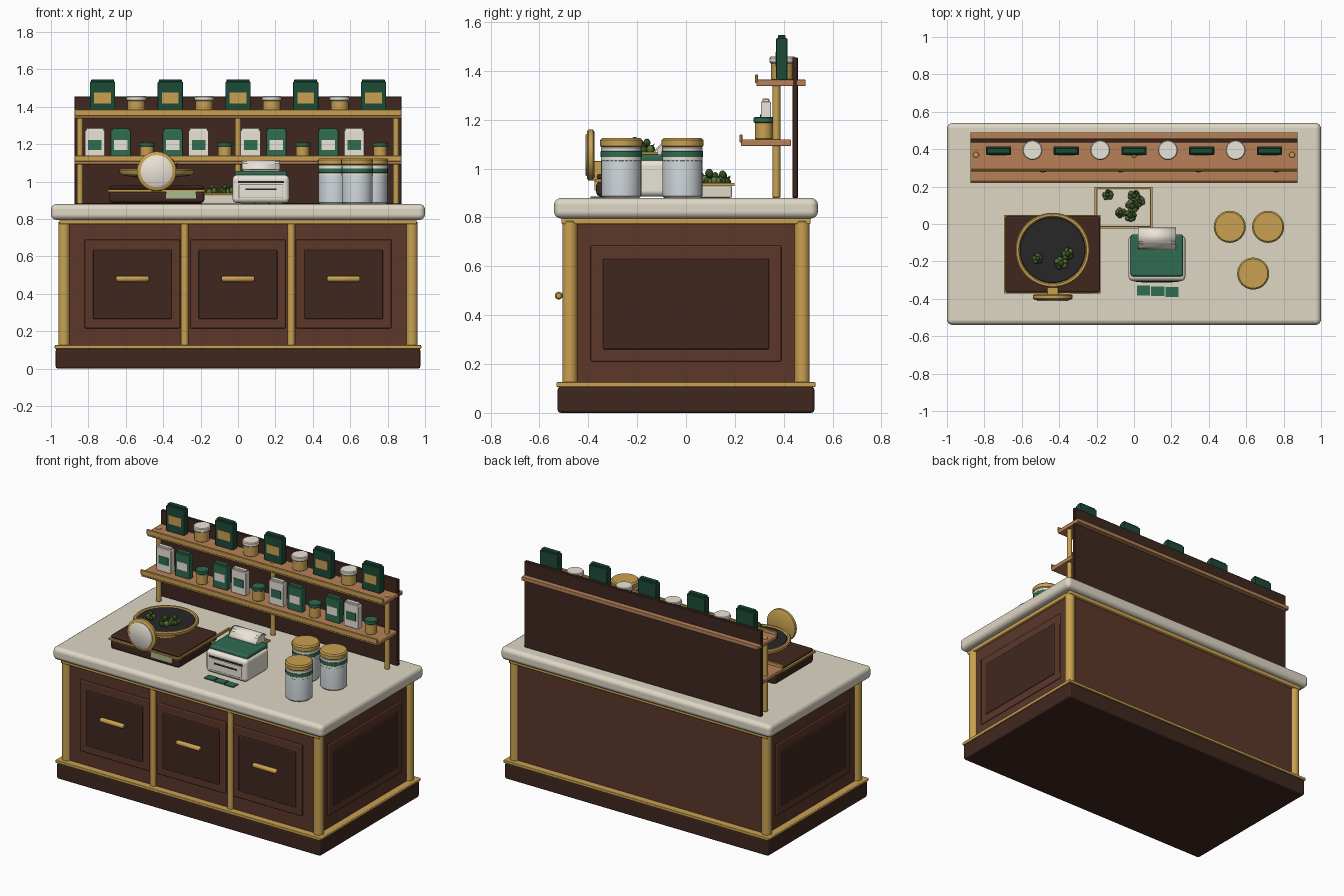
import bpy, math, random
from mathutils import Vector

if "Cube" in bpy.data.objects:
    bpy.data.objects.remove(bpy.data.objects["Cube"])
random.seed(4)

def mat(name, r, g, b):
    m = bpy.data.materials.new(name)
    m.diffuse_color = tuple((c / 255) ** 2.2 for c in (r, g, b)) + (1,)
    m.use_nodes = True
    m.node_tree.nodes["Principled BSDF"].inputs["Base Color"].default_value = m.diffuse_color
    return m

DARK = mat("dark_wood", 66, 44, 36)
WOOD = mat("wood", 92, 58, 46)
SHELF = mat("shelf_wood", 182, 128, 88)
GOLD = mat("brass", 200, 160, 82)
CREAM = mat("cream", 222, 214, 196)
WHITE = mat("white", 235, 228, 216)
GREEN = mat("green", 34, 76, 58)
MINT = mat("light_green", 50, 108, 82)
BLACK = mat("black", 45, 44, 44)
GLASS = mat("glass", 205, 212, 216)
LCD = mat("display", 170, 185, 140)
BUD = mat("bud_green", 96, 122, 58)
LEAF = mat("leaf_green", 58, 84, 42)

def finish(o, name, m):
    o.name = name
    o.data.materials.append(m)
    return o

def bevel(o, w, seg):
    b = o.modifiers.new("bevel", 'BEVEL')
    b.width, b.segments = w, seg
    b.limit_method = 'ANGLE'
    if seg > 1:
        for p in o.data.polygons:
            p.use_smooth = True
        b.harden_normals = True

def box(name, x, y, z, m, bw=0, seg=2):
    """Box from (min, max) ranges."""
    bpy.ops.mesh.primitive_cube_add(size=1)
    o = bpy.context.object
    for v in o.data.vertices:
        v.co = [r[0] if c < 0 else r[1] for c, r in zip(v.co, (x, y, z))]
    if bw:
        bevel(o, bw, seg)
    return finish(o, name, m)

def lathe(name, loc, prof, m, n=32, rot=(0, 0, 0)):
    """Revolve (radius, height) points around the local z axis."""
    prof = [(0, prof[0][1])] + list(prof) + [(0, prof[-1][1])]
    vs, fs = [], []
    rings = []
    for r, z in prof:
        k = 1 if r == 0 else n
        rings.append(range(len(vs), len(vs) + k))
        vs += [(r * math.cos(2 * math.pi * i / n), r * math.sin(2 * math.pi * i / n), z) for i in range(k)]
    for a, b in zip(rings, rings[1:]):
        for i in range(n):
            j = (i + 1) % n
            f = [a[i % len(a)], a[j % len(a)], b[j % len(b)], b[i % len(b)]]
            fs.append(list(dict.fromkeys(f)))
    me = bpy.data.meshes.new(name)
    me.from_pydata(vs, [], fs)
    o = bpy.data.objects.new(name, me)
    bpy.context.collection.objects.link(o)
    o.location, o.rotation_euler = loc, rot
    bpy.ops.object.select_all(action='DESELECT')
    o.select_set(True)
    bpy.context.view_layer.objects.active = o
    bpy.ops.object.shade_smooth_by_angle(angle=math.radians(40))
    return finish(o, name, m)

def cyl(name, x, y, z0, z1, r, m, n=24, c=0.003):
    return lathe(name, (x, y, 0), [(r - c, z0), (r, z0 + c), (r, z1 - c), (r - c, z1)], m, n)

# Counter carcass
box("plinth", (-.975, .975), (-.525, .525), (0, .108), DARK, .012)
box("base_trim", (-.98, .98), (-.53, .53), (.106, .126), GOLD, .005)
box("carcass", (-.935, .935), (-.485, .485), (.12, .8), WOOD)
box("top_trim", (-.955, .955), (-.51, .51), (.772, .797), GOLD, .006)
box("countertop", (-1, 1), (-.54, .54), (.795, .88), CREAM, .03, 4)
for sx in (-1, 1):
    for sy in (-1, 1):
        cyl("corner_post", sx * .93, sy * .475, .12, .785, .031, GOLD)
    cyl("front_divider", sx * .285, -.485, .12, .785, .02, GOLD)
    # Side panels
    a, b, c = sorted((sx * .92, sx * .943)), sorted((sx * .92, sx * .949)), sx
    box("side_frame", a, (-.39, .39), (.21, .685), WOOD, .006)
    box("side_panel", b, (-.34, .34), (.26, .63), DARK, .006)

# Front drawers
for x in (-.565, 0, .565):
    box("drawer_frame", (x - .255, x + .255), (-.497, -.47), (.215, .69), WOOD, .006)
    box("drawer_panel", (x - .21, x + .21), (-.504, -.47), (.265, .635), DARK, .006)
    lathe("drawer_handle", (x, -.521, .48), [(.01, -.088), (.016, -.08), (.016, .08), (.01, .088)],
          GOLD, 16, (0, math.pi / 2, 0))
    for s in (-.06, .06):
        box("handle_mount", (x + s - .008, x + s + .008), (-.52, -.5), (.472, .488), GOLD)

# Shelf unit
box("shelf_back", (-.875, .875), (.435, .458), (.88, 1.455), DARK, .003, 1)
for y0, y1, z in ((.225, .43, 1.092), (.288, .49, 1.337)):
    box("shelf", (-.875, .875), (y0, y1), (z, z + .027), SHELF, .005)
    box("shelf_lip", (-.875, .875), (y0 - .006, y0 + .006), (z + .014, z + .048), GOLD, .003, 1)
for x in (-.845, 0, .845):
    cyl("shelf_post", x, .37, .88, 1.367, .016, GOLD, 16)

def carton(x, y, z, w, d, h, m, label):
    box("carton", (x - w / 2, x + w / 2), (y - d / 2, y + d / 2), (z, z + h), m, .005)
    box("carton_fold", (x - w / 2 + .006, x + w / 2 - .006), (y - d / 3, y + d / 3), (z + h - .004, z + h + .012), m, .003, 1)
    box("carton_label", (x - w / 3, x + w / 3), (y - d / 2 - .003, y), (z + h * .32, z + h * .66), label)

# Upper shelf goods
for i in range(5):
    carton(-.724 + .362 * i, .392, 1.364, .135, .046, .17, GREEN, GOLD)
for i in range(4):
    x = -.543 + .362 * i
    cyl("pot", x, .395, 1.364, 1.435, .047, GOLD)
    cyl("pot_lid", x, .395, 1.43, 1.458, .053, WHITE, c=.005)
# Lower shelf goods
for i in range(4):
    x0 = -.765 + .416 * i
    for dx, white in ((0, i in (0, 2)), (.138, i in (1, 3))):
        carton(x0 + dx, .327, 1.119, .108, .042, .155, WHITE if white else MINT, MINT if white else WHITE)
    cyl("small_pot", x0 + .278, .318, 1.119, 1.19, .036, GOLD)
    cyl("small_pot_lid", x0 + .278, .318, 1.187, 1.21, .042, MINT, c=.004)

# Storage canisters
for x, y in ((.512, -.015), (.717, -.015), (.637, -.265)):
    lathe("canister", (x, y, 0), [(.074, .88), (.082, .888), (.082, 1.07), (.077, 1.09)], GLASS)
    cyl("canister_white_band", x, y, 1.03, 1.088, .0835, WHITE)
    cyl("canister_green_band", x, y, 1.045, 1.073, .0845, MINT)
    cyl("canister_lid", x, y, 1.085, 1.124, .086, GOLD, c=.008)

# Weighing scale
X, Y = -.435, -.14
box("scale_base", (-.69, -.18), (-.368, .045), (.885, .948), DARK, .018)
box("scale_trim", (-.695, -.178), (-.372, .049), (.945, .957), GOLD)
box("scale_top", (-.688, -.182), (-.366, .043), (.955, .978), DARK, .012)
box("scale_display", (-.385, -.225), (-.375, -.36), (.91, .95), LCD)
lathe("pan_support", (X, Y, 0), [(.09, .975), (.06, .99), (.06, 1.01), (.14, 1.03)], GOLD)
lathe("pan_rim", (X, Y, 0), [(.15, 1.027), (.19, 1.035), (.2, 1.05), (.2, 1.06), (.194, 1.067),
                             (.182, 1.067), (.175, 1.058)], GOLD, 48)
cyl("pan_plate", X, Y, 1.04, 1.062, .176, BLACK, 48)
R = (math.pi / 2, 0, 0)
box("dial_bracket", (X - .03, X + .03), (-.385, -.335), (.95, 1.03), GOLD, .005)
lathe("dial_case", (X, -.375, 1.055), [(.095, 0), (.105, .006), (.105, .024), (.097, .03)], GOLD, 40, R)
lathe("dial_face", (X, -.375, 1.055), [(.086, .02), (.086, .034), (.082, .037)], WHITE, 40, R)

# Label printer
box("printer_body", (-.03, .275), (-.305, -.06), (.885, 1.035), WHITE, .025, 3)
box("printer_lid", (-.018, .263), (-.28, -.055), (1.025, 1.057), MINT, .012)
box("printer_drawer", (.005, .24), (-.309, -.29), (.91, .985), WHITE, .006)
box("printer_slot", (.0, .245), (-.308, -.29), (.992, 1.003), BLACK)
box("drawer_slot", (.04, .205), (-.312, -.29), (.955, .964), BLACK)
sheet = [(-.135 + .115 * t / 10, 1.05 + .065 * math.sin(math.pi * (.08 + .72 * t / 10)))
         for t in range(11)]
me = bpy.data.meshes.new("paper_sheet")
me.from_pydata([(x, y, z) for y, z in sheet for x in (.022, .225)], [],
               [(2 * i, 2 * i + 1, 2 * i + 3, 2 * i + 2) for i in range(10)])
me.shade_smooth()
o = finish(bpy.data.objects.new("paper_sheet", me), "paper_sheet", WHITE)
bpy.context.collection.objects.link(o)
o.modifiers.new("thick", 'SOLIDIFY').thickness = .006
lathe("paper_roll", (.124, -.075, 1.068), [(.043, -.098), (.043, .098)], WHITE, 24, (0, math.pi / 2, 0))
for i in range(3):
    x = .05 + .077 * i
    box("loose_label", (x - .035, x + .035), (-.382 - .004 * i, -.33 - .004 * i), (.88, .886), MINT)

# Herb tray
box("tray", (-.2, .09), (-.015, .188), (.88, .93), CREAM, .008)
for n, x, y in (("front", (-.21, .1), (-.025, -.013)), ("back", (-.21, .1), (.187, .199)),
                ("left", (-.21, -.198), (-.025, .199)), ("right", (.088, .1), (-.025, .199))):
    box("tray_rim_" + n, x, y, (.928, .94), GOLD)

# Leafy buds: one shared mesh pair built per cluster
def bud(x, y, z, s):
    for i in range(7):
        a = i * 2.4 + x * 40
        r = 0 if i == 6 else .021 * s
        h = .05 * s if i == 6 else .016 * s + .004 * (i % 3)
        bpy.ops.mesh.primitive_ico_sphere_add(subdivisions=2, radius=.017 * s,
            location=(x + r * math.cos(a), y + r * math.sin(a), z + h))
        finish(bpy.context.object, "bud", BUD if i % 3 else LEAF).scale = (1, 1, 1.15)
    for i in range(4):
        a = i * 1.57 + y * 30
        bpy.ops.mesh.primitive_cone_add(vertices=5, radius1=.008 * s, depth=.036 * s,
            location=(x + .024 * s * math.cos(a), y + .024 * s * math.sin(a), z + .036 * s),
            rotation=(0, .9, a))
        finish(bpy.context.object, "bud_leaf", LEAF)

for x, y, s in ((-.515, -.185, .8), (-.39, -.21, 1), (-.355, -.16, .9)):
    bud(x, y, 1.06, s)
for x, y, s in ((-.14, .155, .8), (0, .15, .9), (-.01, .095, 1), (-.07, .06, .8), (-.02, .045, .9), (.03, .12, .8)):
    bud(x, y, .93, s)
